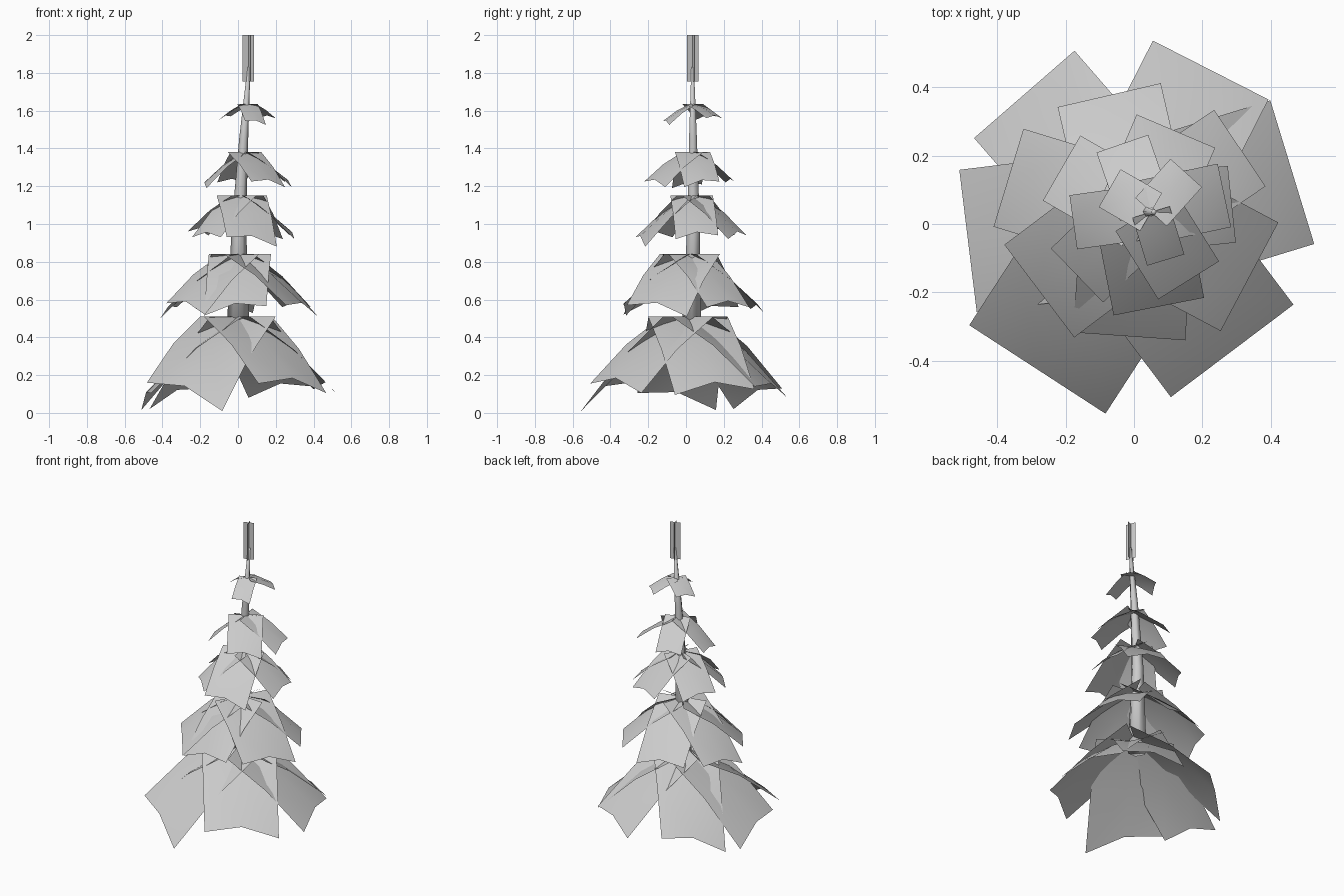
import bpy, bmesh
from math import radians, sin, cos
from mathutils import Vector

if "Cube" in bpy.data.objects:
    bpy.data.objects.remove(bpy.data.objects["Cube"])


def finish(bm, name, smooth=True):
    mesh = bpy.data.meshes.new(name)
    bm.to_mesh(mesh)
    bm.free()
    for p in mesh.polygons:
        p.use_smooth = smooth
    ob = bpy.data.objects.new(name, mesh)
    bpy.context.collection.objects.link(ob)
    return ob


def grid_faces(bm, rows, closed=False):
    n = len(rows[0])
    for a, b in zip(rows, rows[1:]):
        for i in range(n if closed else n - 1):
            j = (i + 1) % n
            bm.faces.new((a[i], a[j], b[j], b[i]))


# drooping branch sheet: starts at the trunk axis, folded along a raised middle line
def branch(bm, axis, top, angle, reach, width, end, roll):
    a = radians(angle)
    out, side = Vector((cos(a), sin(a), 0)), Vector((-sin(a), cos(a), 0))
    rows = []
    for t, drop in ((0, 0), (0.5, 0.42), (1, 1)):
        row = []
        for s in (-1, 0, 1):
            p = Vector((*axis, 0)) + out * reach * t + side * width / 2 * s
            p.z = top + (end - top) * drop + roll / 2 * s * t
            if s == 0:
                p.z += 0.12 * width * t
            row.append(bm.verts.new(p))
        rows.append(row)
    grid_faces(bm, rows)


# tiers: name, axis, inner height, branches (angle, reach, width, outer height, roll)
tiers = [
    ("branches_bottom", (0, .01), .51, [
        (131, .49, .39, .075, -.11), (63, .495, .38, .11, -.06), (17, .485, .44, .11, .03),
        (-53, .478, .45, .13, -.05), (237, .52, .476, .085, -.15), (187, .49, .42, .06, .09)]),
    ("branches_lower", (.01, .02), .84, [
        (103, .367, .31, .54, .02), (163, .395, .30, .53, -.06), (217, .36, .34, .55, -.06),
        (266, .35, .33, .54, .05), (-28, .372, .36, .54, -.06), (34, .362, .27, .56, 0)]),
    ("branches_middle", (.02, .03), 1.15, [
        (150, .268, .22, .95, .02), (67, .263, .25, .93, .02), (224, .26, .22, .93, 0),
        (-79, .277, .27, .905, -.05), (6, .268, .226, .93, .02)]),
    ("branches_upper", (.035, .035), 1.38, [
        (109, .212, .16, 1.22, 0), (188, .215, .16, 1.2, -.02),
        (-58, .236, .21, 1.21, -.03), (12, .235, .19, 1.21, .03)]),
    ("branches_top", (.05, .035), 1.635, [
        (150, .14, .128, 1.56, -.02), (48, .154, .124, 1.56, 0), (-73, .147, .114, 1.535, -.02)]),
]
for name, axis, top, cards in tiers:
    bm = bmesh.new()
    for c in cards:
        branch(bm, axis, top, *c)
    finish(bm, name)

# leaning tapered trunk, six sides
bm = bmesh.new()
rings = []
for x, y, z, r in ((0, .03, .43, .06), (.005, .04, 1.0, .038), (.03, .037, 1.45, .024), (.058, .035, 1.83, .008)):
    rings.append([bm.verts.new((x + r * cos(radians(60 * i)), y + r * sin(radians(60 * i)), z)) for i in range(6)])
grid_faces(bm, rings, True)
bm.faces.new(rings[0][::-1])
bm.faces.new(rings[-1])
trunk = finish(bm, "trunk")

# crossed upright sheets at the tip
bm = bmesh.new()
for ang in (20, 110):
    d = Vector((cos(radians(ang)), sin(radians(ang)), 0)) * .032
    c = Vector((.055, .035, 0))
    grid_faces(bm, [[bm.verts.new(c + d * s + Vector((0, 0, z))) for s in (-1, 1)] for z in (1.755, 2.0)])
finish(bm, "tip", False)
